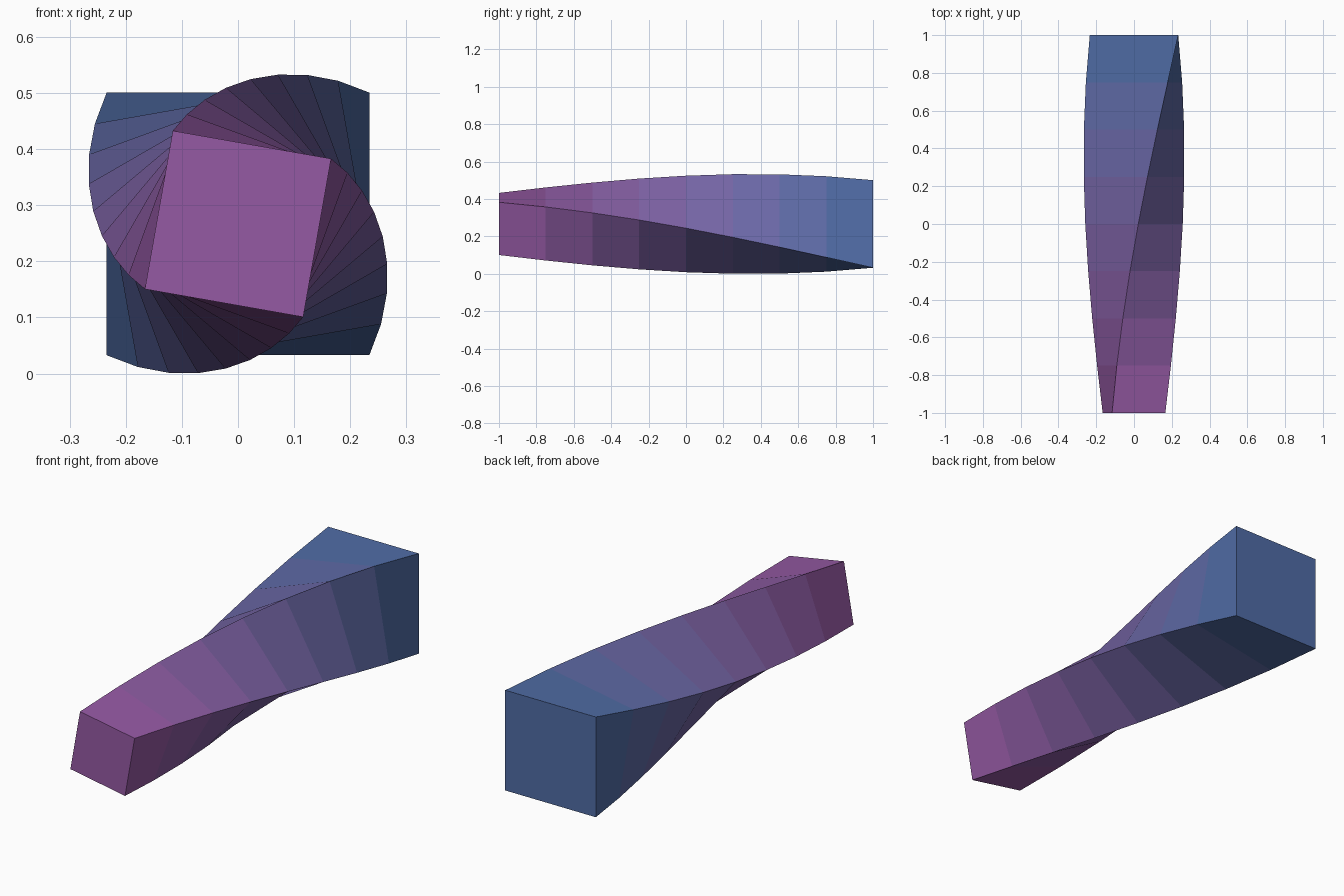
import bpy, bmesh, math

if "Cube" in bpy.data.objects:
    bpy.data.objects.remove(bpy.data.objects["Cube"])

STEPS = 8          # extrusion segments from back to front
TWIST = 10         # degrees of roll per segment
SHRINK = 0.9405    # scale per segment
RADIUS = 0.331     # corner radius of the big back square
CENTRE_Z = 0.2667

BLUE = (0.08, 0.15, 0.38)
PURPLE = (0.30, 0.10, 0.37)


def blend_material(i):
    t = i / (STEPS - 1)
    mat = bpy.data.materials.new(f"gradient_{i}")
    mat.diffuse_color = [a + (b - a) * t for a, b in zip(BLUE, PURPLE)] + [1]
    mat.use_nodes = True
    mat.node_tree.nodes["Principled BSDF"].inputs["Base Color"].default_value = mat.diffuse_color
    return mat


def square_ring(bm, i):
    r = RADIUS * SHRINK ** i
    y = 1 - 2 * i / STEPS
    angles = [math.radians(45 + TWIST * i + 90 * k) for k in range(4)]
    return [bm.verts.new((r * math.cos(a), y, CENTRE_Z + r * math.sin(a)))
            for a in angles]


# Twisted, tapering square bar
bm = bmesh.new()
rings = [square_ring(bm, i) for i in range(STEPS + 1)]
for i, (back, front) in enumerate(zip(rings, rings[1:])):
    for k in range(4):
        n = (k + 1) % 4
        bm.faces.new((back[k], back[n], front[n], front[k])).material_index = i

# End caps
bm.faces.new(rings[0]).material_index = 0
bm.faces.new(rings[-1]).material_index = STEPS - 1
bmesh.ops.recalc_face_normals(bm, faces=bm.faces)

mesh = bpy.data.meshes.new("twisted_bar")
bm.to_mesh(mesh)
bm.free()
for i in range(STEPS):
    mesh.materials.append(blend_material(i))
bar = bpy.data.objects.new("twisted_bar", mesh)
bpy.context.collection.objects.link(bar)
